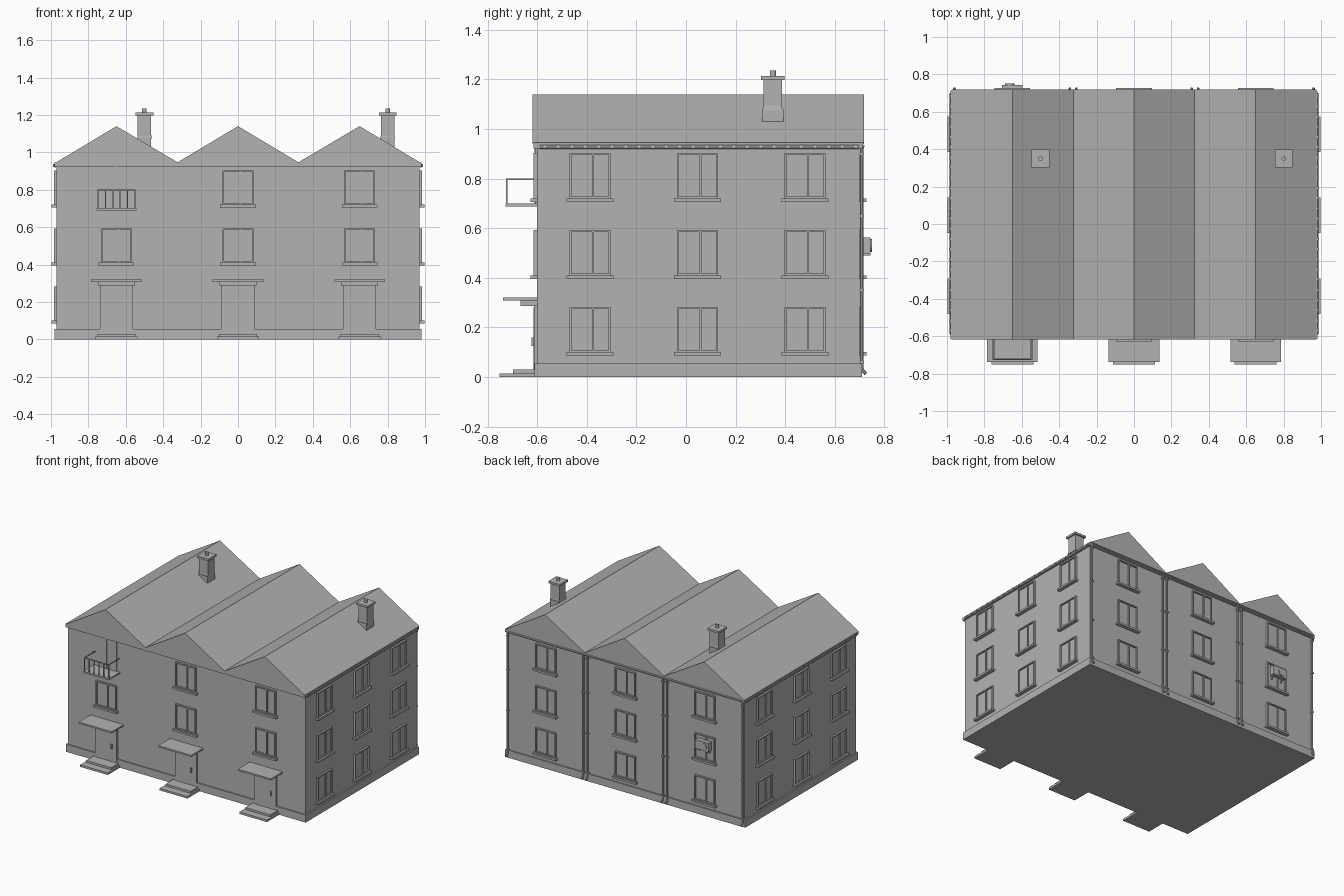
import bpy, bmesh, math
from mathutils import Matrix, Vector

cube = bpy.data.objects.get("Cube")
if cube:
    bpy.data.objects.remove(cube, do_unlink=True)

grey = bpy.data.materials.new("plain_grey")
grey.use_nodes = True
COLOUR = (0.45, 0.45, 0.45, 1)
grey.diffuse_color = COLOUR
grey.node_tree.nodes["Principled BSDF"].inputs["Base Color"].default_value = COLOUR


def finish(name, bm):
    bmesh.ops.recalc_face_normals(bm, faces=bm.faces)
    mesh = bpy.data.meshes.new(name)
    bm.to_mesh(mesh)
    bm.free()
    mesh.materials.append(grey)
    obj = bpy.data.objects.new(name, mesh)
    bpy.context.collection.objects.link(obj)
    return obj


def add_box(bm, x, y, z):
    """Box from three (low, high) ranges."""
    centre = Vector([(a + b) / 2 for a, b in (x, y, z)])
    size = Vector([b - a for a, b in (x, y, z)])
    bmesh.ops.create_cube(bm, size=1, matrix=Matrix.Translation(centre) @ Matrix.Diagonal(size.to_4d()))


def add_rod(bm, start, end, radius, sides=8):
    a, b = Vector(start), Vector(end)
    turn = (b - a).to_track_quat('Z', 'Y').to_matrix().to_4x4()
    bmesh.ops.create_cone(bm, cap_ends=True, segments=sides, radius1=radius, radius2=radius,
                          depth=(b - a).length, matrix=Matrix.Translation((a + b) / 2) @ turn)


def boxes(name, *parts):
    bm = bmesh.new()
    for part in parts:
        add_box(bm, *part)
    return finish(name, bm)


def mid(c, half):
    return (c - half, c + half)


WALL_X, FRONT, BACK = 0.97, -0.6, 0.7
BAYS = (-0.65, 0, 0.65)
FLOORS = (0.1, 0.41, 0.72)

# Walls, plinth and eaves band
boxes("walls", (mid(0, WALL_X), (FRONT, BACK), (0, 0.94)))
boxes("plinth", (mid(0, 0.98), (-0.61, 0.71), (0, 0.055)))
boxes("eaves_band", (mid(0, 0.98), (-0.615, 0.712), (0.922, 0.945)))

# Three gabled roofs, as one extruded zigzag
bm = bmesh.new()
profile = [(-0.975, 0.945), (-0.65, 1.14), (-0.323, 0.947), (0, 1.14),
           (0.323, 0.947), (0.65, 1.14), (0.975, 0.945)]
for (xa, za), (xb, zb) in zip(profile, profile[1:]):
    ring = [(xa, 0.94), (xb, 0.94), (xb, zb), (xa, za)]
    face = bm.faces.new([bm.verts.new((x, -0.618, z)) for x, z in ring])
    out = bmesh.ops.extrude_face_region(bm, geom=[face])
    moved = [v for v in out["geom"] if isinstance(v, bmesh.types.BMVert)]
    bmesh.ops.translate(bm, verts=moved, vec=(0, 1.336, 0))
finish("roof", bm)

# Windows share one mesh: outward is -y, origin at the bottom of the opening
W, H = 0.083, 0.183
window = boxes(
    "window",
    (mid(0, W), (-0.004, 0), (0, H)),
    ((-W, 0.008 - W), (-0.014, 0), (0, H)),
    ((W - 0.008, W), (-0.014, 0), (0, H)),
    (mid(0, W), (-0.014, 0), (H - 0.008, H)),
    (mid(0, W), (-0.014, 0), (0, 0.008)),
    (mid(0.012, 0.004), (-0.012, 0), (0, H)),
    (mid(0, 0.095), (-0.027, 0), (-0.014, 0)))
first = True


def place_window(name, location, angle):
    global first
    obj = window if first else bpy.data.objects.new(name, window.data)
    if not first:
        bpy.context.collection.objects.link(obj)
    first = False
    obj.name = name
    obj.location = location
    obj.rotation_euler.z = angle


for level, z in enumerate(FLOORS):
    for x in BAYS:
        if level and not (level == 2 and x < 0):
            place_window("front_window", (x, FRONT, z), 0)
        place_window("back_window", (x, BACK, z), math.pi)
    for y in (-0.387, 0.047, 0.48):
        place_window("right_side_window", (WALL_X, y, z), math.pi / 2)
        place_window("left_side_window", (-WALL_X, y, z), -math.pi / 2)

# Entrances: door, canopy and steps
for x in BAYS:
    boxes("entrance_door", (mid(x, 0.088), (-0.612, FRONT), (0.03, 0.29)),
          (mid(x, 0.078), (-0.615, FRONT), (0.03, 0.28)))
    boxes("door_handle", (mid(x + 0.05, 0.004), (-0.623, -0.61), (0.125, 0.16)))
    boxes("entrance_canopy", (mid(x, 0.135), (-0.738, FRONT), (0.308, 0.32)),
          (mid(x, 0.098), (-0.668, FRONT), (0.287, 0.308)))
    boxes("entrance_steps", (mid(x, 0.113), (-0.752, FRONT), (0, 0.015)),
          (mid(x, 0.102), (-0.698, FRONT), (0.015, 0.03)))

# Balcony with its door
BX = -0.65
boxes("balcony_door", (mid(BX, 0.08), (-0.606, FRONT), (0.7, 0.922)),
      (mid(BX, 0.004), (-0.611, FRONT), (0.7, 0.922)))
boxes("balcony_floor", (mid(BX, 0.106), (-0.728, FRONT), (0.688, 0.7)))
bm = bmesh.new()
edge, top = -0.722, 0.798
add_box(bm, mid(BX, 0.102), mid(edge, 0.003), mid(top, 0.003))
for side in (-1, 1):
    add_box(bm, mid(BX + side * 0.099, 0.003), (edge, FRONT), mid(top, 0.003))
for i in range(6):
    add_box(bm, mid(BX - 0.099 + i * 0.0396, 0.003), mid(edge, 0.003), (0.7, top))
finish("balcony_railing", bm)

# Chimneys with flared base, shaft, cap and pot
for x in (-0.5, 0.8):
    bm = bmesh.new()
    y = 0.35
    add_box(bm, mid(x, 0.036), mid(y, 0.044), (1.03, 1.08))
    bmesh.ops.create_cone(bm, cap_ends=True, segments=4, radius1=0.056, radius2=0.048, depth=0.03,
                          matrix=Matrix.Translation((x, y, 1.09)) @ Matrix.Rotation(math.pi / 4, 4, 'Z'))
    add_box(bm, mid(x, 0.036), mid(y, 0.037), (1.05, 1.2))
    add_box(bm, mid(x, 0.047), mid(y, 0.047), (1.198, 1.213))
    add_rod(bm, (x, y, 1.21), (x, y, 1.235), 0.012, 12)
    finish("chimney", bm)

# Gutters along both sides with brackets, and one along the back
for side in (-1, 1):
    bm = bmesh.new()
    add_rod(bm, (side * 0.977, -0.59, 0.928), (side * 0.977, 0.7, 0.928), 0.009)
    for i in range(24):
        add_box(bm, mid(side * 0.977, 0.011), mid(-0.57 + i * 0.0545, 0.005), (0.922, 0.938))
    finish("side_gutter", bm)
bm = bmesh.new()
add_rod(bm, (-0.96, 0.712, 0.93), (0.96, 0.712, 0.93), 0.008)
finish("back_gutter", bm)

# Downpipes with a kicked-out foot
for x in (-0.96, -0.343, -0.308, 0.308, 0.343, 0.96):
    bm = bmesh.new()
    add_rod(bm, (x, 0.709, 0.03), (x, 0.709, 0.93), 0.007)
    add_rod(bm, (x, 0.709, 0.032), (x, 0.725, 0.012), 0.007)
    for z in (0.06, 0.35, 0.65, 0.9):
        add_box(bm, mid(x, 0.009), (0.7, 0.718), mid(z, 0.004))
    finish("downpipe", bm)

# Air conditioner on the back wall, with fan ring and brackets
bm = bmesh.new()
add_box(bm, mid(-0.65, 0.055), (0.712, 0.744), (0.498, 0.563))
add_rod(bm, (-0.665, 0.74, 0.53), (-0.665, 0.75, 0.53), 0.026, 16)
for dx in (-0.04, 0.04):
    add_box(bm, mid(dx - 0.65, 0.004), (0.7, 0.744), (0.49, 0.498))
    add_box(bm, mid(dx - 0.65, 0.004), (0.7, 0.715), (0.475, 0.498))
finish("air_conditioner", bm)
